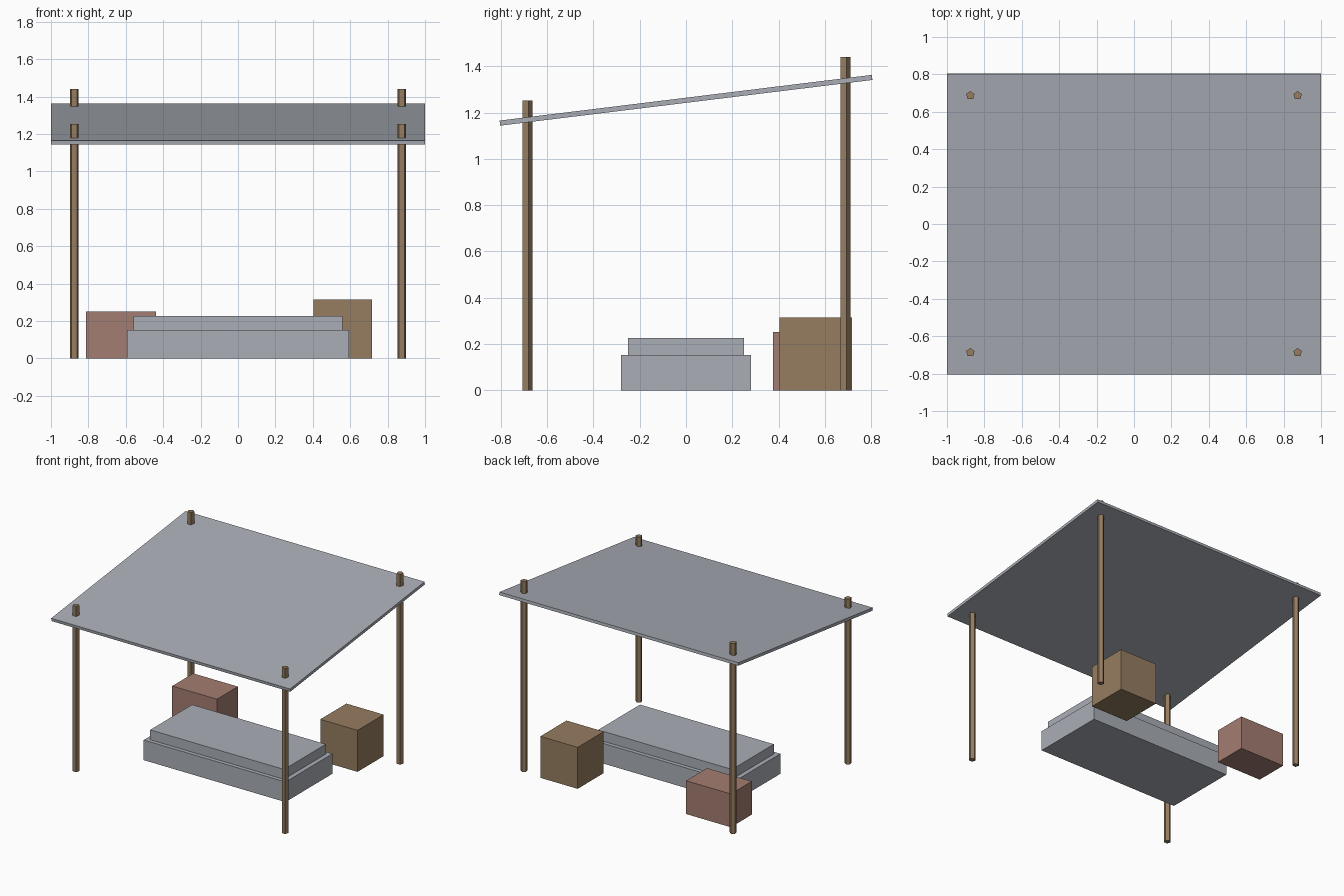
import bpy
from math import radians

cube = bpy.data.objects.get("Cube")
if cube:
    bpy.data.objects.remove(cube, do_unlink=True)


def make_material(name, rgb):
    mat = bpy.data.materials.new(name)
    mat.use_nodes = True
    mat.diffuse_color = (*rgb, 1)
    mat.node_tree.nodes["Principled BSDF"].inputs["Base Color"].default_value = (*rgb, 1)
    return mat


def finish(name, mat):
    obj = bpy.context.object
    obj.name = name
    obj.data.name = name
    obj.data.materials.append(mat)
    return obj


def box(name, center, size, mat, tilt=0):
    bpy.ops.mesh.primitive_cube_add(size=1, location=center)
    obj = finish(name, mat)
    obj.scale = size
    obj.rotation_euler.x = radians(tilt)
    return obj


def post(name, x, y, height):
    # Five-sided pole with one corner pointing to the back
    bpy.ops.mesh.primitive_cylinder_add(
        vertices=5, radius=0.024, depth=height, location=(x, y, height / 2))
    return finish(name, wood)


grey = make_material("cool grey", (0.40, 0.425, 0.465))
wood = make_material("wood brown", (0.305, 0.205, 0.118))
red = make_material("dusty red", (0.37, 0.205, 0.167))

# Sloping roof sheet
box("roof", (0, 0, 1.253), (2, 1.62, 0.022), grey, tilt=7)

# Four posts, the back pair taller
for side, x in (("left", 0.875), ("right", -0.875)):
    post("front_post_" + side, x, -0.687, 1.253)
    post("back_post_" + side, x, 0.687, 1.44)

# Stepped platform
box("platform_base", (0, 0, 0.076), (1.187, 0.56, 0.152), grey)
box("platform_top", (0, 0, 0.189), (1.12, 0.5, 0.075), grey)

# Crates at the back
box("brown_crate", (0.561, 0.561, 0.157), (0.312, 0.312, 0.314), wood)
box("red_crate", (-0.626, 0.5, 0.126), (0.374, 0.25, 0.252), red)
